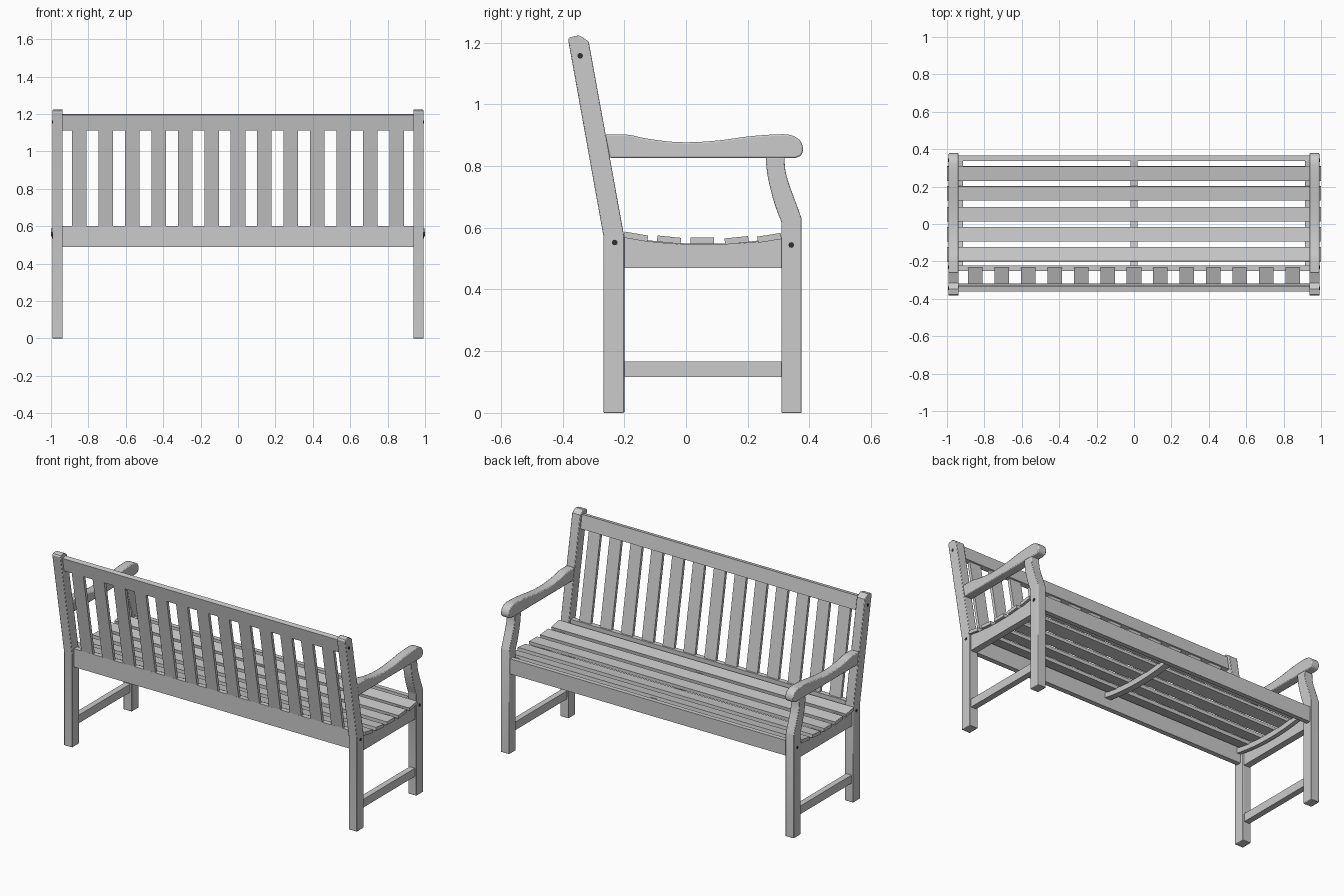
import bpy, bmesh, math
from mathutils import Matrix, Vector

if "Cube" in bpy.data.objects:
    bpy.data.objects.remove(bpy.data.objects["Cube"])

LEG_IN, LEG_OUT = 0.937, 0.993
SLOPE = math.atan(0.18)  # backward lean of the backrest


def finish(name, bm, bevel=0.0):
    bmesh.ops.recalc_face_normals(bm, faces=bm.faces)
    me = bpy.data.meshes.new(name)
    bm.to_mesh(me)
    bm.free()
    ob = bpy.data.objects.new(name, me)
    bpy.context.collection.objects.link(ob)
    if bevel:
        m = ob.modifiers.new("bevel", 'BEVEL')
        m.width, m.segments, m.limit_method = bevel, 2, 'ANGLE'
        m.angle_limit = math.radians(50)
    return ob


def box(name, center, size, tilt=0.0):
    """Box rotated about the x axis."""
    bm = bmesh.new()
    mat = (Matrix.Translation(center) @ Matrix.Rotation(tilt, 4, 'X')
           @ Matrix.Diagonal((*size, 1)))
    bmesh.ops.create_cube(bm, size=1, matrix=mat)
    return finish(name, bm)


def profile(name, pts, x0, x1, bevel=0.0):
    """Side outline (y, z) extruded from x0 to x1."""
    bm = bmesh.new()
    f = bm.faces.new([bm.verts.new((x0, y, z)) for y, z in pts])
    ext = bmesh.ops.extrude_face_region(bm, geom=[f])['geom']
    verts = [v for v in ext if isinstance(v, bmesh.types.BMVert)]
    bmesh.ops.translate(bm, verts=verts, vec=(x1 - x0, 0, 0))
    return finish(name, bm, bevel)


def spline(pts, n=4):
    """Catmull-Rom smoothing through the given points."""
    p = [Vector(q) for q in pts]
    p = [2 * p[0] - p[1]] + p + [2 * p[-1] - p[-2]]
    out = []
    for i in range(1, len(p) - 2):
        a, b, c, d = p[i - 1:i + 3]
        for k in range(n):
            t = k / n
            out.append(0.5 * (2 * b + (c - a) * t + (2 * a - 5 * b + 4 * c - d) * t * t
                              + (3 * b - a - 3 * c + d) * t ** 3))
    return [tuple(v) for v in out] + [tuple(p[-2])]


def seat_curve(y0, y1, drop=0.0, n=16):
    """Sagging line that the seat rests on."""
    ys = [y0 + (y1 - y0) * i / n for i in range(n + 1)]
    return [(y, 0.545 + 0.34 * (y - 0.06) ** 2 - drop) for y in ys]


# Outlines of the end frames
rear_leg = [(-0.267, 0), (-0.2, 0), (-0.2, 0.57), (-0.315, 1.202), (-0.332, 1.215),
            (-0.348, 1.223), (-0.376, 1.217), (-0.382, 1.21), (-0.267, 0.57)]
leg_outer = spline([(0.375, 0.628), (0.358, 0.676), (0.335, 0.738), (0.322, 0.786), (0.319, 0.828)])
leg_inner = spline([(0.259, 0.828), (0.26, 0.803), (0.267, 0.754), (0.286, 0.68), (0.309, 0.618)])
front_leg = [(0.309, 0), (0.375, 0)] + leg_outer + leg_inner
arm = [(-0.247, 0.826)] + spline(
    [(0.355, 0.826), (0.373, 0.835), (0.379, 0.857), (0.367, 0.885), (0.335, 0.901),
     (0.286, 0.902), (0.205, 0.896), (0.108, 0.883), (0.021, 0.877), (-0.053, 0.879),
     (-0.134, 0.89), (-0.186, 0.901), (-0.262, 0.902)])
side_rail = [(-0.2, 0.469), (0.31, 0.469)] + seat_curve(-0.2, 0.31)[::-1]
batten = seat_curve(-0.222, 0.337, 0.03) + seat_curve(-0.222, 0.337, -0.003)[::-1]

dark = bpy.data.materials.new("bolt_dark")
dark.diffuse_color = (0.03, 0.03, 0.03, 1)
dark.use_nodes = True
dark.node_tree.nodes["Principled BSDF"].inputs["Base Color"].default_value = dark.diffuse_color

# End frames, mirrored left and right
for side, s in (("left", -1), ("right", 1)):
    profile("rear_leg_" + side, rear_leg, s * LEG_IN, s * LEG_OUT, 0.003)
    profile("front_leg_" + side, front_leg, s * LEG_IN, s * LEG_OUT, 0.003)
    profile("armrest_" + side, arm, s * LEG_IN, s * (LEG_OUT - 0.002), 0.005)
    profile("side_rail_" + side, side_rail, s * 0.945, s * 0.985)
    profile("end_batten_" + side, batten, s * 0.913, s * 0.938)
    box("stretcher_" + side, (s * 0.965, 0.055, 0.142), (0.036, 0.51, 0.05))
    for i, (y, z) in enumerate([(-0.343, 1.157), (-0.231, 0.552), (0.341, 0.544)]):
        bm = bmesh.new()
        mat = Matrix.Translation((s * LEG_OUT, y, z)) @ Matrix.Rotation(math.pi / 2, 4, 'Y')
        bmesh.ops.create_cone(bm, cap_ends=True, segments=16, radius1=0.009, radius2=0.009,
                              depth=0.004, matrix=mat)
        finish(f"bolt_{side}_{i + 1}", bm).data.materials.append(dark)

# Centre batten and long rails
profile("centre_batten", batten, -0.02, 0.02)
box("front_seat_rail", (0, 0.351, 0.535), (2 * LEG_IN, 0.028, 0.093))
box("lower_back_rail", (0, -0.236, 0.544), (2 * LEG_IN, 0.03, 0.112))
box("top_back_rail", (0, -0.339, 1.157), (2 * LEG_IN, 0.03, 0.084), SLOPE)

# Backrest slats between the two back rails
for i in range(13):
    box(f"back_slat_{i + 1}", ((i - 6) * 0.1413, -0.288, 0.857), (0.078, 0.018, 0.54), SLOPE)

# Seat slats following the sagging curve
for i, (y, z, t) in enumerate([(-0.162, 0.571, -0.17), (-0.055, 0.561, -0.1), (0.053, 0.558, 0),
                               (0.164, 0.559, 0.1), (0.27, 0.567, 0.16)]):
    box(f"seat_slat_{i + 1}", (0, y, z), (2.0, 0.077, 0.02), t)

# Smooth the curved surfaces, keep the edges sharp
bpy.ops.object.select_all(action='SELECT')
bpy.context.view_layer.objects.active = bpy.data.objects["armrest_left"]
bpy.ops.object.shade_smooth_by_angle(angle=math.radians(30))
